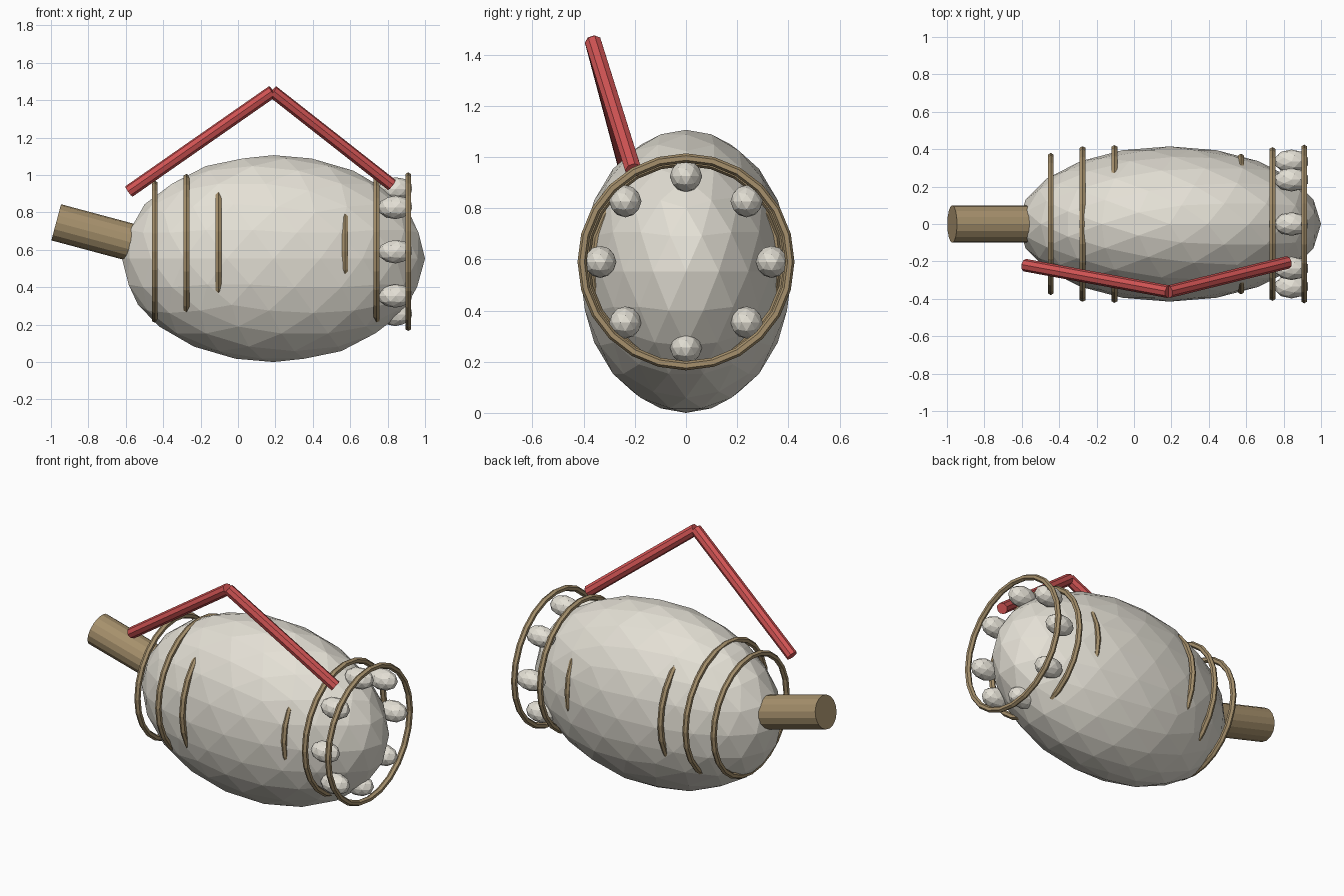
import bpy
from math import radians, cos, sin, pi
from mathutils import Vector

if "Cube" in bpy.data.objects:
    bpy.data.objects.remove(bpy.data.objects["Cube"])


def material(name, color):
    m = bpy.data.materials.new(name)
    m.diffuse_color = (*color, 1)
    m.use_nodes = True
    m.node_tree.nodes["Principled BSDF"].inputs["Base Color"].default_value = m.diffuse_color
    return m


CREAM = material("cream", (0.78, 0.75, 0.67))
BROWN = material("brown", (0.38, 0.28, 0.15))
RED = material("red", (0.65, 0.09, 0.09))


def finish(name, mat):
    ob = bpy.context.object
    ob.name = name
    ob.data.materials.append(mat)
    return ob


def blob(name, loc, scale, level):
    bpy.ops.mesh.primitive_ico_sphere_add(subdivisions=level, radius=1, location=loc)
    ob = finish(name, CREAM)
    ob.scale = scale
    return ob


def rod(name, a, b, radius, sides, mat):
    a, b = Vector(a), Vector(b)
    d = b - a
    bpy.ops.mesh.primitive_cylinder_add(vertices=sides, radius=radius, depth=d.length,
                                        location=(a + b) / 2,
                                        rotation=d.to_track_quat('Z', 'Y').to_euler())
    return finish(name, mat)


AXIS_Z = 0.59

# Faceted egg-shaped body
blob("body", (0.19, 0, 0.553), (0.81, 0.415, 0.553), 3)

# Tilted stub at the left end
tilt = radians(15)
start = Vector((-0.972, 0, 0.747))
rod("stub", start, start + Vector((cos(tilt), 0, -sin(tilt))) * 0.5, 0.1, 16, BROWN)

# Hoops around the long axis: x position, outer radius
MINOR = 0.018
for i, (x, outer) in enumerate([(-0.445, 0.38), (-0.275, 0.416), (-0.105, 0.422),
                                (0.572, 0.376), (0.74, 0.411), (0.91, 0.424)]):
    bpy.ops.mesh.primitive_torus_add(major_radius=outer - MINOR, minor_radius=MINOR,
                                     major_segments=24, minor_segments=6,
                                     location=(x, 0, AXIS_Z), rotation=(0, pi / 2, 0))
    finish(f"hoop_{i + 1}", BROWN)

# Ring of eight beads between the two end hoops
for i in range(8):
    a = i * pi / 4
    blob(f"bead_{i + 1}", (0.842, 0.335 * cos(a), AXIS_Z + 0.335 * sin(a)),
         (0.094, 0.063, 0.063), 2)

# Bent strap made of two rods
peak = (0.185, -0.362, 1.447)
rod("strap_left", (-0.583, -0.22, 0.912), peak, 0.034, 8, RED)
rod("strap_right", peak, (0.822, -0.205, 0.947), 0.034, 8, RED)
